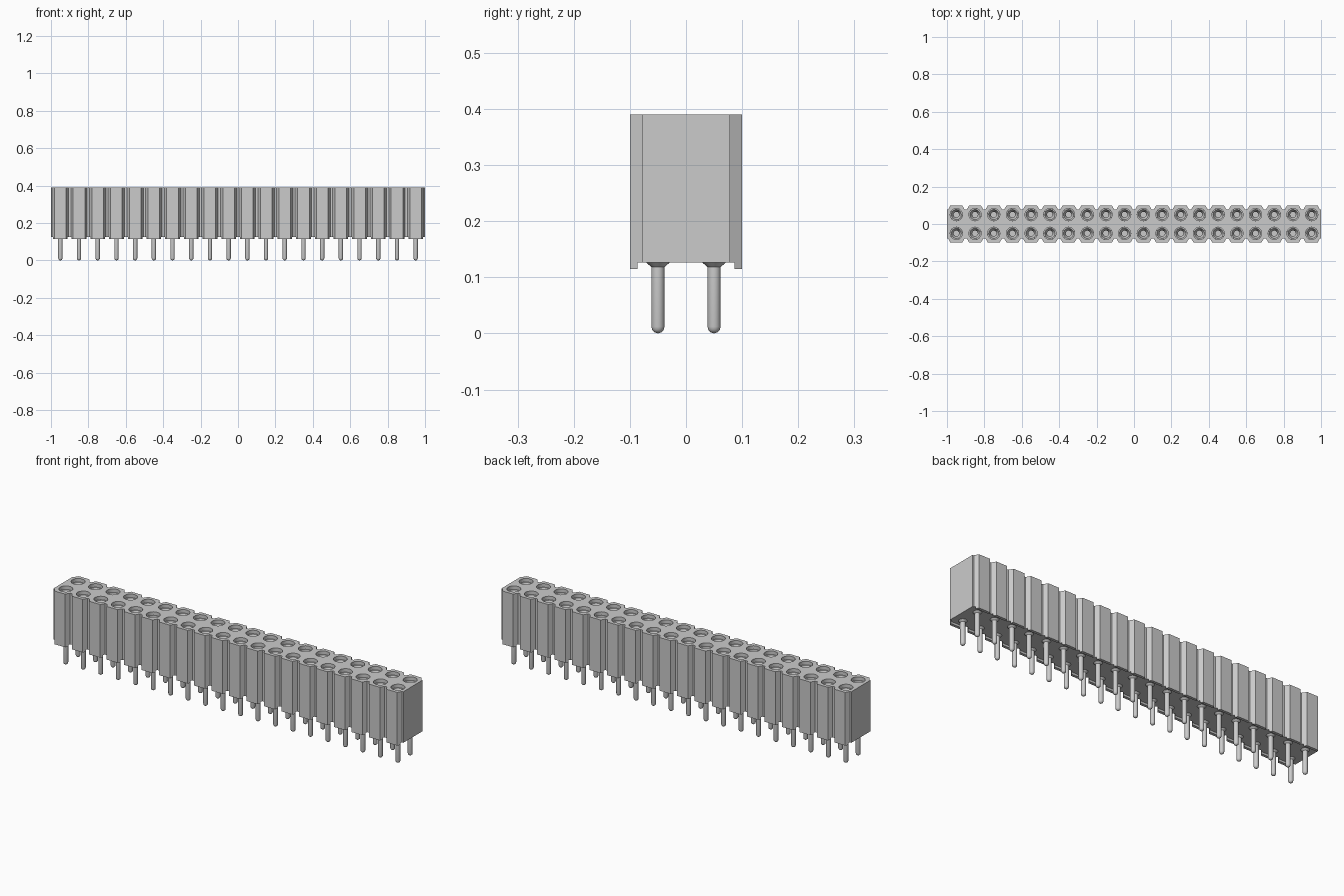
import bpy
import bmesh
import math

cube = bpy.data.objects.get("Cube")
if cube:
    bpy.data.objects.remove(cube, do_unlink=True)

COUNT, PITCH = 20, 0.1
TOP, FLOOR, SKIRT = 0.39, 0.126, 0.115
FLAT, FOOT = 0.031, 0.044          # half widths of each rib: crest and root
OUTER, GROOVE, LIP = 0.1, 0.078, 0.086
centres = [(i - (COUNT - 1) / 2) * PITCH for i in range(COUNT)]
rows = (-PITCH / 2, PITCH / 2)

grey = bpy.data.materials.new("plain grey")
grey.use_nodes = True
colour = (0.6, 0.6, 0.6, 1)
grey.diffuse_color = colour
grey.node_tree.nodes["Principled BSDF"].inputs["Base Color"].default_value = colour


def make_object(name, bm):
    bmesh.ops.recalc_face_normals(bm, faces=bm.faces[:])
    mesh = bpy.data.meshes.new(name)
    bm.to_mesh(mesh)
    bm.free()
    mesh.materials.append(grey)
    obj = bpy.data.objects.new(name, mesh)
    bpy.context.collection.objects.link(obj)
    return obj


def add_prism(bm, outline, low, high):
    base = bm.faces.new([bm.verts.new((x, y, low)) for x, y in outline])
    grown = bmesh.ops.extrude_face_region(bm, geom=[base], use_keep_orig=True)
    moved = [v for v in grown["geom"] if isinstance(v, bmesh.types.BMVert)]
    bmesh.ops.translate(bm, verts=moved, vec=(0, 0, high - low))


def activate(obj):
    bpy.ops.object.select_all(action="DESELECT")
    obj.select_set(True)
    bpy.context.view_layer.objects.active = obj


# Ribbed housing: one scalloped outline, mirrored front to back
edge = [(-1, GROOVE)]
for c in centres:
    edge += [(c - FOOT, GROOVE), (c - FLAT, OUTER), (c + FLAT, OUTER), (c + FOOT, GROOVE)]
edge.append((1, GROOVE))
bm = bmesh.new()
add_prism(bm, edge + [(x, -y) for x, y in reversed(edge)], FLOOR, TOP)
housing = make_object("housing", bm)

# Round wells in the top of the housing
bm = bmesh.new()
for c in centres:
    for y in rows:
        well = [(c + 0.033 * math.cos(a * math.tau / 24),
                 y + 0.033 * math.sin(a * math.tau / 24)) for a in range(24)]
        add_prism(bm, well, 0.3, TOP + 0.05)
cutter = make_object("well_cutter", bm)
cutter.hide_render = True
cut = housing.modifiers.new("wells", "BOOLEAN")
cut.operation = "DIFFERENCE"
cut.solver = "EXACT"
cut.object = cutter
activate(housing)
bpy.ops.object.modifier_apply(modifier=cut.name)
bpy.data.objects.remove(cutter, do_unlink=True)
bpy.ops.object.shade_smooth_by_angle(angle=math.radians(25))

# Standoff lips under every rib
lip_half = FLAT + (FOOT - FLAT) * (OUTER - LIP) / (OUTER - GROOVE)
bm = bmesh.new()
for c in centres:
    for side in (-1, 1):
        add_prism(bm, [(c - lip_half, side * LIP), (c - FLAT, side * OUTER),
                       (c + FLAT, side * OUTER), (c + lip_half, side * LIP)], SKIRT, FLOOR)
make_object("standoff_lips", bm)

# Turned contact: rounded tail, shoulder cone and countersunk socket
profile = [(0, 0), (0.006, 0.002), (0.0102, 0.006), (0.0116, 0.012), (0.0116, 0.118),
           (0.0215, 0.127), (0.0215, 0.3), (0.0328, 0.305), (0.0328, 0.372), (0.027, 0.372),
           (0.015, 0.35), (0.015, 0.25), (0, 0.25)]
bm = bmesh.new()
verts = [bm.verts.new((r, 0, z)) for r, z in profile]
edges = [bm.edges.new(pair) for pair in zip(verts, verts[1:])]
bmesh.ops.spin(bm, geom=verts + edges, cent=(0, 0, 0), axis=(0, 0, 1),
               angle=math.tau, steps=24, use_duplicate=False)
bmesh.ops.remove_doubles(bm, verts=bm.verts[:], dist=0.0001)
contact = make_object("contact", bm)
activate(contact)
bpy.ops.object.shade_smooth_by_angle(angle=math.radians(35))

# Two rows of contacts sharing one mesh
for row, y in zip(("front", "back"), rows):
    for i, c in enumerate(centres):
        pin = bpy.data.objects.new(f"{row}_contact_{i + 1}", contact.data)
        pin.location = (c, y, 0)
        bpy.context.collection.objects.link(pin)
bpy.data.objects.remove(contact, do_unlink=True)
